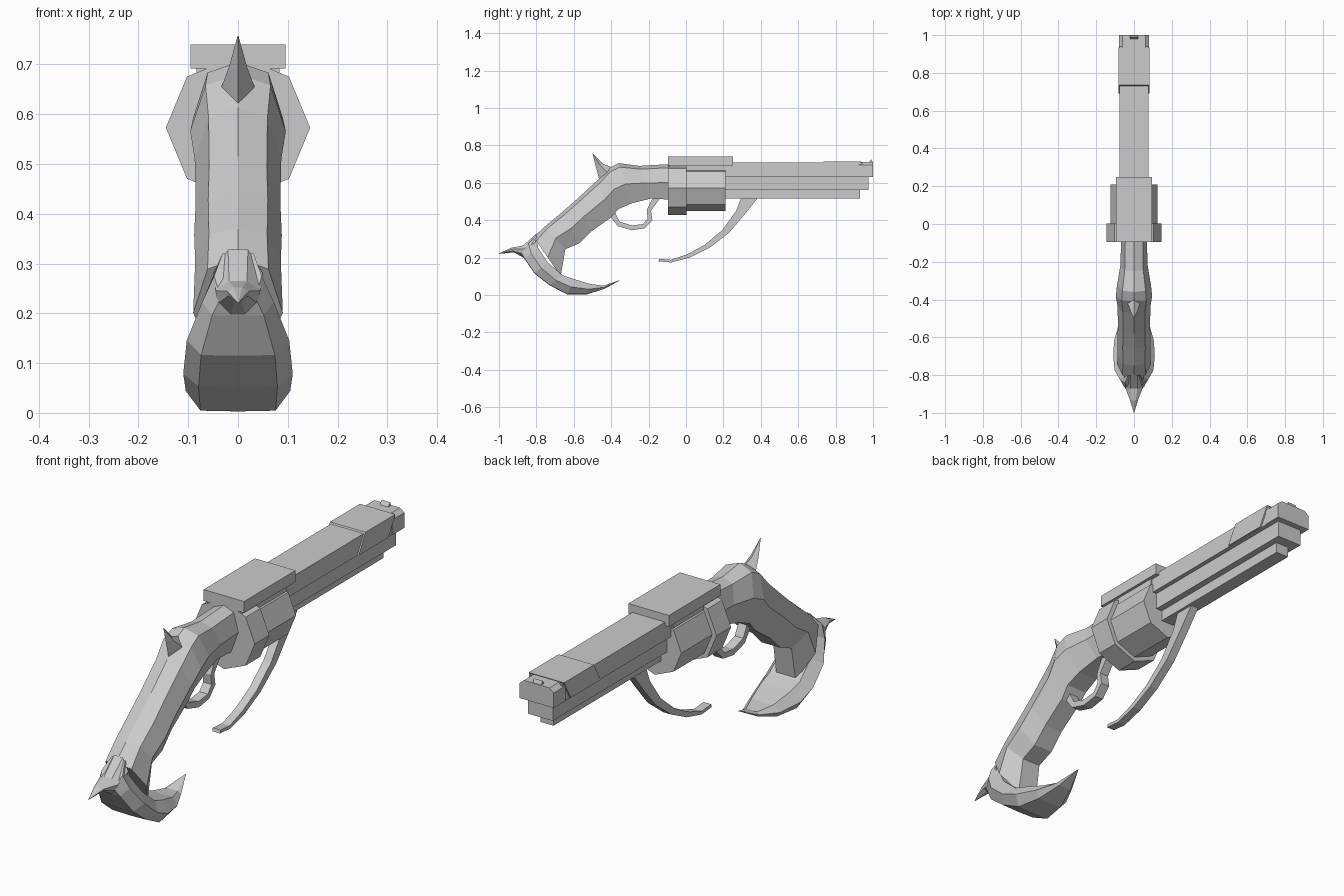
import bpy, bmesh, math


def finish(name, bm):
    bmesh.ops.remove_doubles(bm, verts=bm.verts, dist=0.0005)
    bmesh.ops.recalc_face_normals(bm, faces=bm.faces)
    mesh = bpy.data.meshes.new(name)
    bm.to_mesh(mesh)
    bm.free()
    obj = bpy.data.objects.new(name, mesh)
    bpy.context.collection.objects.link(obj)
    return obj


def loft(name, stations, half):
    """Stations are (edge A (y,z), edge B (y,z), half width); half is the
    right half of the section as (width fraction, fraction from A to B)."""
    section = half + [(-a, t) for a, t in reversed(half) if a > 0]
    n = len(section)
    bm = bmesh.new()
    rings = []
    for a, b, w in stations:
        rings.append([bm.verts.new((f * w, a[0] + (b[0] - a[0]) * t,
                                    a[1] + (b[1] - a[1]) * t)) for f, t in section])
    for r, s in zip(rings, rings[1:]):
        for i in range(n):
            j = (i + 1) % n
            bm.faces.new((r[i], r[j], s[j], s[i]))
    bm.faces.new(rings[0])
    bm.faces.new(rings[-1])
    return finish(name, bm)


def prism(name, profile, w):
    """Side profile in (y,z) extruded to both sides."""
    bm = bmesh.new()
    face = bm.faces.new([bm.verts.new((-w, y, z)) for y, z in profile])
    out = bmesh.ops.extrude_face_region(bm, geom=[face])
    verts = [v for v in out["geom"] if isinstance(v, bmesh.types.BMVert)]
    bmesh.ops.translate(bm, verts=verts, vec=(2 * w, 0, 0))
    return finish(name, bm)


def box(name, w, y0, y1, z0, z1):
    return prism(name, [(y0, z0), (y1, z0), (y1, z1), (y0, z1)], w)


def drum(name, r, y0, y1, z=0.573):
    bpy.ops.mesh.primitive_cylinder_add(vertices=8, radius=r, depth=y1 - y0,
                                        location=(0, (y0 + y1) / 2, z),
                                        rotation=(math.pi / 2, 0, 0))
    bpy.context.object.name = name


BAR = [(1, 0), (1, 1)]

# Stepped barrel, muzzle sleeve and sight
box("barrel", 0.077, 0.15, 0.94, 0.63, 0.707)
box("barrel_middle_rail", 0.058, 0.15, 0.975, 0.56, 0.631)
box("barrel_lower_rail", 0.03, 0.15, 0.93, 0.515, 0.561)
prism("muzzle_sleeve", [(0.69, 0.632), (0.735, 0.713), (0.935, 0.713), (0.89, 0.632)], 0.083)
loft("muzzle_tip", [((0.92, 0.71), (0.92, 0.63), 0.08), ((1.0, 0.71), (1.0, 0.63), 0.08)],
     [(0.75, 0), (1, 0.2), (1, 1)])
prism("front_sight", [(0.975, 0.705), (0.99, 0.726), (0.999, 0.705)], 0.02)

# Eight-sided cylinder, rear shield and top plate
drum("cylinder", 0.125, -0.01, 0.21)
drum("rear_shield", 0.145, -0.095, 0.003)
box("top_plate", 0.095, -0.095, 0.25, 0.692, 0.74)
box("top_strap", 0.083, -0.09, 0.205, 0.665, 0.695)

# Curved grip
loft("grip", [
    ((-0.08, 0.70), (-0.08, 0.51), 0.068),
    ((-0.25, 0.69), (-0.19, 0.515), 0.072),
    ((-0.36, 0.705), (-0.29, 0.49), 0.09),
    ((-0.41, 0.68), (-0.36, 0.46), 0.096),
    ((-0.473, 0.614), (-0.40, 0.415), 0.087),
    ((-0.58, 0.515), (-0.505, 0.34), 0.085),
    ((-0.66, 0.445), (-0.57, 0.276), 0.088),
    ((-0.75, 0.37), (-0.645, 0.245), 0.086),
    ((-0.815, 0.31), (-0.67, 0.10), 0.09)],
    [(0, 0), (0.68, 0.1), (1, 0.52), (0.5, 1)])

# Butt cap sweeping into a hook, with rear spike
loft("butt_hook", [
    ((-0.885, 0.23), (-0.80, 0.32), 0.048),
    ((-0.865, 0.195), (-0.79, 0.25), 0.072),
    ((-0.81, 0.115), (-0.74, 0.175), 0.103),
    ((-0.73, 0.052), (-0.66, 0.105), 0.11),
    ((-0.635, 0.003), (-0.60, 0.085), 0.105),
    ((-0.53, 0.003), (-0.51, 0.058), 0.078),
    ((-0.435, 0.033), (-0.44, 0.05), 0.04),
    ((-0.35, 0.08), (-0.35, 0.081), 0.001)],
    [(0, 0), (0.72, 0.02), (1, 0.5), (0.65, 1)])
loft("butt_spike", [
    ((-0.80, 0.328), (-0.82, 0.17), 0.05),
    ((-0.87, 0.265), (-0.87, 0.20), 0.045),
    ((-0.935, 0.252), (-0.92, 0.228), 0.022),
    ((-1.0, 0.222), (-1.0, 0.22), 0.001)],
    [(0.4, 0), (1, 0.3), (0.9, 0.7), (0.3, 1)])

# Hammer spur
loft("hammer", [
    ((-0.465, 0.62), (-0.375, 0.675), 0.035),
    ((-0.483, 0.69), (-0.442, 0.70), 0.018),
    ((-0.50, 0.757), (-0.499, 0.757), 0.001)],
    [(0, 0), (1, 0.55), (0, 1)])

# Trigger guard loop
loft("trigger_guard", [(a, b, 0.02) for a, b in [
    ((-0.405, 0.42), (-0.385, 0.45)),
    ((-0.365, 0.368), (-0.355, 0.392)),
    ((-0.29, 0.346), (-0.29, 0.372)),
    ((-0.22, 0.357), (-0.23, 0.379)),
    ((-0.18, 0.40), (-0.205, 0.41)),
    ((-0.187, 0.45), (-0.21, 0.453)),
    ((-0.14, 0.515), (-0.175, 0.525))]], BAR)

# Loading lever sweeping back under the barrel
loft("loading_lever", [(a, b, 0.018) for a, b in [
    ((0.385, 0.52), (0.295, 0.52)),
    ((0.313, 0.43), (0.268, 0.45)),
    ((0.23, 0.332), (0.195, 0.348)),
    ((0.125, 0.252), (0.10, 0.268)),
    ((0.02, 0.2), (0.005, 0.217)),
    ((-0.08, 0.174), (-0.08, 0.188)),
    ((-0.147, 0.18), (-0.143, 0.193))]], BAR)
